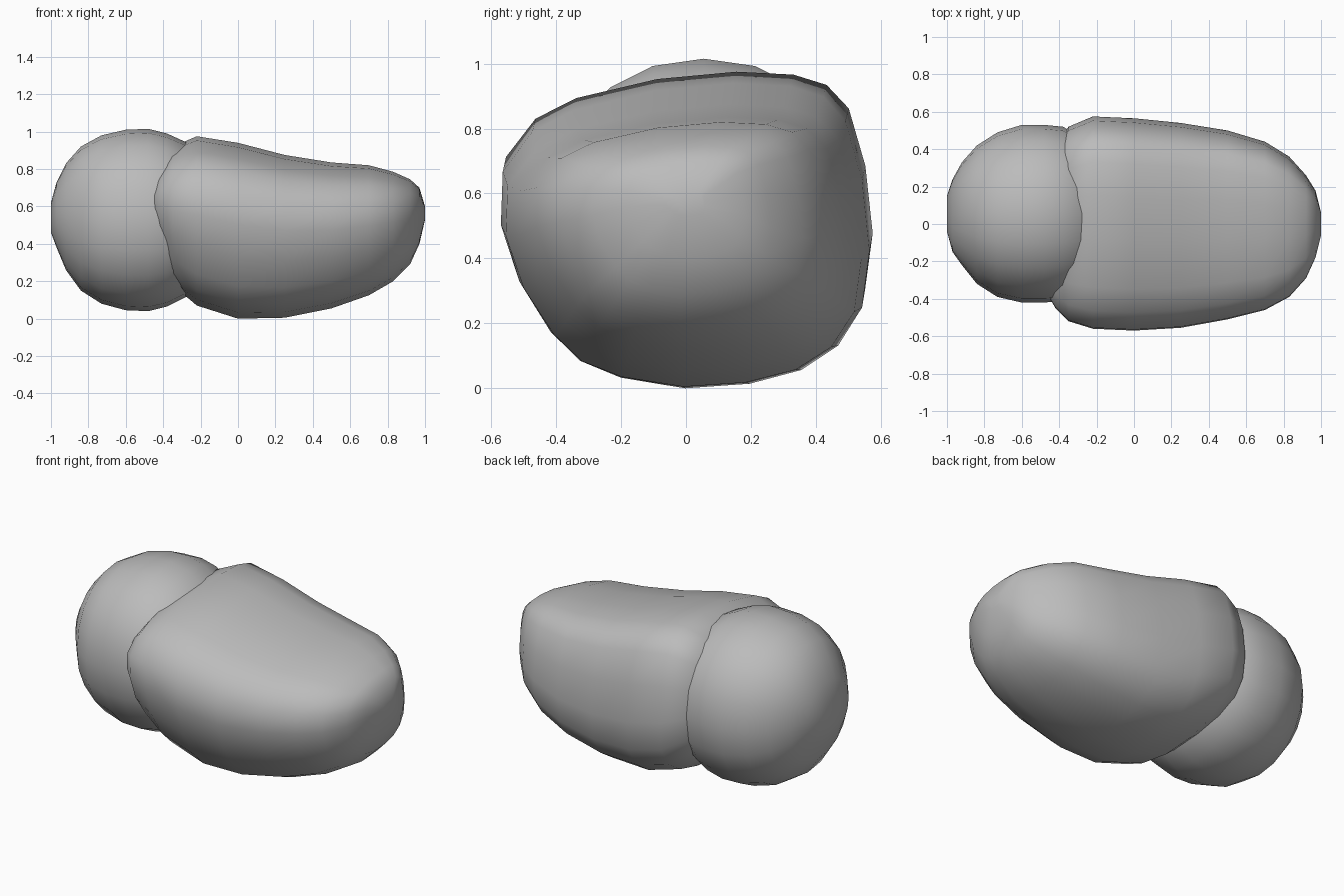
import bpy, bmesh, math

cube = bpy.data.objects.get("Cube")
if cube:
    bpy.data.objects.remove(cube, do_unlink=True)

# One plain grey rock colour
rock = bpy.data.materials.new("rock grey")
rock.use_nodes = True
GREY = (0.5, 0.5, 0.5, 1)
rock.diffuse_color = GREY
rock.node_tree.nodes["Principled BSDF"].inputs["Base Color"].default_value = GREY


def loft(name, outline, sections):
    """Skin a unit outline (y, z) through sections (x, y_min, y_max, z_min, z_max)."""
    bm = bmesh.new()
    rings = []
    for x, y0, y1, z0, z1 in sections:
        rings.append([bm.verts.new((x, (y0 + y1) / 2 + u * (y1 - y0) / 2,
                                    (z0 + z1) / 2 + v * (z1 - z0) / 2))
                      for u, v in outline])
    count = len(outline)
    for a, b in zip(rings, rings[1:]):
        for i in range(count):
            j = (i + 1) % count
            bm.faces.new((a[i], a[j], b[j], b[i]))
    bm.faces.new(rings[0])
    bm.faces.new(rings[-1])
    bmesh.ops.recalc_face_normals(bm, faces=bm.faces)
    mesh = bpy.data.meshes.new(name)
    bm.to_mesh(mesh)
    bm.free()
    mesh.materials.append(rock)
    obj = bpy.data.objects.new(name, mesh)
    bpy.context.collection.objects.link(obj)
    bpy.ops.object.select_all(action='DESELECT')
    obj.select_set(True)
    bpy.context.view_layer.objects.active = obj
    bpy.ops.object.shade_smooth_by_angle(angle=math.radians(50))
    return obj


# Large lobe: lopsided boulder outline, fullest at the back upper edge
boulder = [(-.83, .68), (-.61, .82), (-.17, .95), (.26, 1), (.57, .98), (.75, .91),
           (.87, .75), (.96, .36), (1, -.1), (.96, -.47), (.83, -.72), (.63, -.88),
           (.35, -.97), (0, -1), (-.35, -.93), (-.57, -.82), (-.73, -.63),
           (-.9, -.3), (-1, .07), (-.99, .42)]
loft("large_lobe", boulder, [
    (-.46, -.38, .28, .43, .74),
    (-.42, -.45, .42, .33, .82),
    (-.35, -.52, .52, .18, .92),
    (-.22, -.56, .575, .07, .975),
    (0, -.57, .565, 0, .94),
    (.25, -.555, .54, .005, .875),
    (.5, -.51, .5, .055, .835),
    (.7, -.46, .44, .125, .82),
    (.83, -.39, .36, .2, .785),
    (.92, -.29, .26, .29, .745),
    (.97, -.18, .18, .4, .7),
    (1, -.06, .06, .53, .6)])

# Small lobe: nearly round outline, slightly squared
SIDES = 20
round_outline = []
for i in range(SIDES):
    a = 2 * math.pi * i / SIDES
    c, s = math.cos(a), math.sin(a)
    round_outline.append((math.copysign(abs(c) ** .94, c), math.copysign(abs(s) ** .94, s)))
loft("small_lobe", round_outline, [
    (-1, -.04, .15, .46, .62),
    (-.97, -.15, .24, .38, .73),
    (-.92, -.22, .33, .26, .83),
    (-.84, -.32, .42, .15, .92),
    (-.73, -.39, .49, .08, .98),
    (-.6, -.42, .53, .045, 1.01),
    (-.48, -.42, .53, .04, 1.015),
    (-.38, -.41, .52, .065, .99),
    (-.27, -.36, .46, .12, .94),
    (-.18, -.27, .37, .22, .84),
    (-.12, -.12, .2, .38, .68)])
